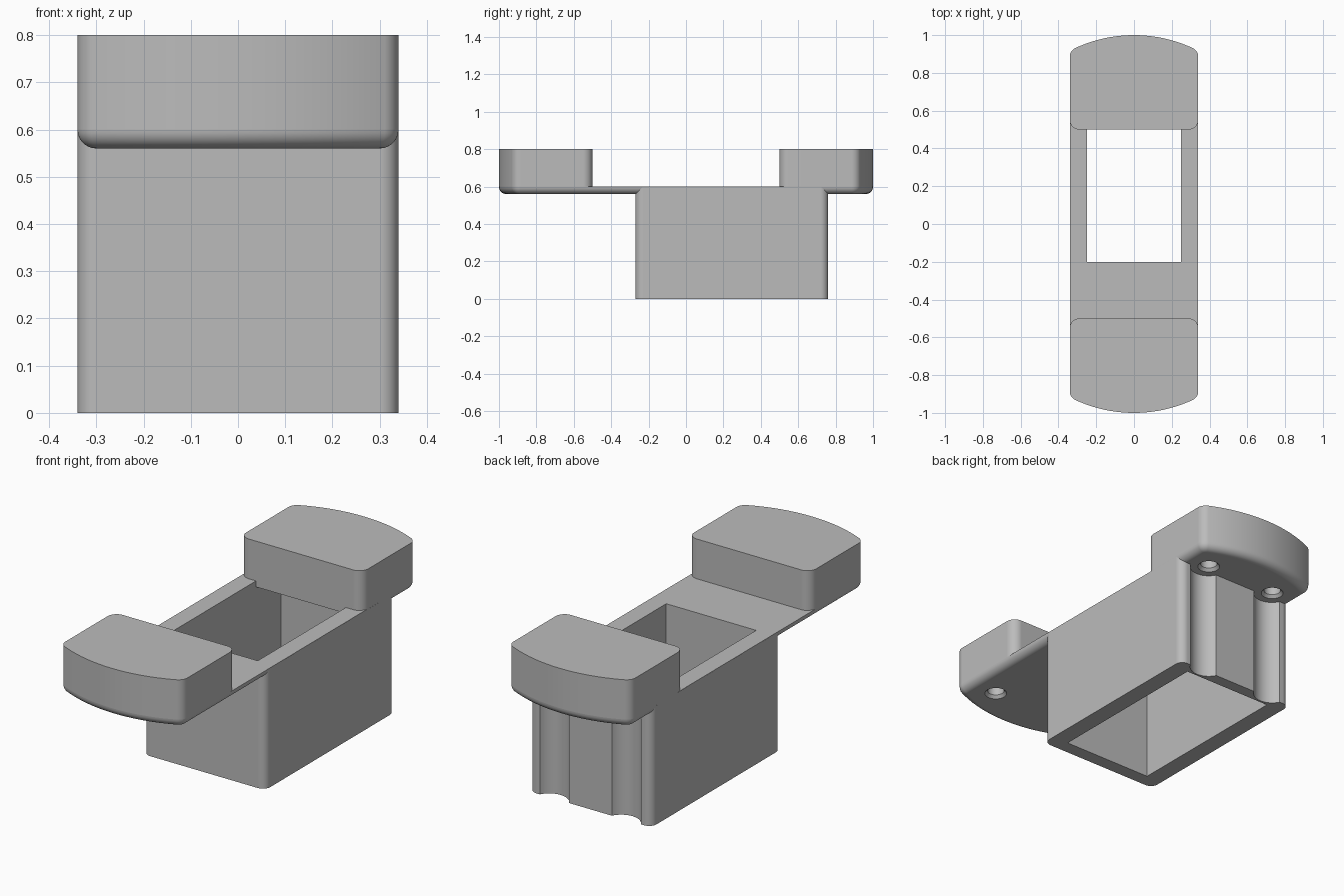
import bpy, bmesh, math

if "Cube" in bpy.data.objects:
    bpy.data.objects.remove(bpy.data.objects["Cube"])

GREY = (0.5, 0.5, 0.5, 1.0)
mat = bpy.data.materials.new("matte grey")
mat.use_nodes = True
mat.diffuse_color = GREY
mat.node_tree.nodes["Principled BSDF"].inputs["Base Color"].default_value = GREY

HALF = 0.34          # half width of the whole part
ROUND = 0.05         # plan corner radius
BOW = 0.74           # radius of the bowed ends
FILLET = 0.04        # lower edge rounding of the deck
DECK_LOW, DECK_TOP, PAD_TOP = 0.56, 0.6, 0.8


def loft(name, rings):
    """Solid skinned through matching closed rings of 3D points."""
    bm = bmesh.new()
    loops = [[bm.verts.new(p) for p in ring] for ring in rings]
    for a, b in zip(loops, loops[1:]):
        for i in range(len(a)):
            j = (i + 1) % len(a)
            bm.faces.new((a[i], a[j], b[j], b[i]))
    bm.faces.new(loops[0])
    bm.faces.new(loops[-1])
    bmesh.ops.recalc_face_normals(bm, faces=bm.faces)
    mesh = bpy.data.meshes.new(name)
    bm.to_mesh(mesh)
    bm.free()
    mesh.materials.append(mat)
    obj = bpy.data.objects.new(name, mesh)
    bpy.context.collection.objects.link(obj)
    return obj


def arc(cx, cy, r, a0, a1, n):
    steps = [a0 + (a1 - a0) * i / n for i in range(n + 1)]
    return [(cx + r * math.cos(a), cy + r * math.sin(a)) for a in steps]


def at(outline, z):
    return [(x, y, z) for x, y in outline]


def bowed_end(inset=0.0):
    """Bowed +y end with rounded corners, from right side to left side."""
    mid = 1 - BOW
    cx = HALF - ROUND
    cy = mid + math.sqrt((BOW - ROUND) ** 2 - cx ** 2)
    lean = math.atan2(cy - mid, cx)
    corner = arc(cx, cy, ROUND - inset, 0, lean, 8)
    bow = arc(0, mid, BOW - inset, lean, math.pi - lean, 20)
    return corner + bow[1:-1] + [(-x, y) for x, y in reversed(corner)]


def square_end(y, r):
    """Straight -y end with rounded corners, from left side to right side."""
    c = HALF - r
    return (arc(-c, y + r, r, math.pi, 1.5 * math.pi, 8)
            + arc(c, y + r, r, 1.5 * math.pi, 2 * math.pi, 8))


def turn(points):
    return [(-x, -y) for x, y in points]


def cut(obj, cutter):
    mod = obj.modifiers.new("cut", "BOOLEAN")
    mod.operation = "DIFFERENCE"
    mod.solver = "EXACT"
    mod.object = cutter
    bpy.context.view_layer.objects.active = obj
    bpy.ops.object.modifier_apply(modifier=mod.name)


# Deck: long plate with a rounded lower edge
rings = []
for i in range(9):
    a = math.pi / 2 * i / 8
    inset = FILLET * (1 - math.sin(a))
    z = DECK_LOW + FILLET * (1 - math.cos(a))
    outline = bowed_end(inset)
    rings.append(at(outline + turn(outline), z))
deck = loft("deck", rings)

# Hollow body below the deck
plan = square_end(-0.27, FILLET) + turn(square_end(-0.76, FILLET))
body = loft("hollow_body", [at(plan, 0), at(plan, DECK_TOP - 0.002)])

# Raised pads at both ends
pad_plan = square_end(0.5, ROUND) + bowed_end()
back_pad = loft("back_pad", [at(pad_plan, z) for z in (DECK_TOP, PAD_TOP)])
front_pad = loft("front_pad", [at(turn(pad_plan), z) for z in (DECK_TOP, PAD_TOP)])

# Shaft through the body, reaching under the back pad
side = [(-0.2, -0.1), (0.7, -0.1), (0.7, 0.57), (0.5, 0.57), (0.5, 0.7), (-0.2, 0.7)]
shaft = loft("shaft_cutter", [[(x, y, z) for y, z in side] for x in (-0.25, 0.25)])
cut(deck, shaft)
cut(body, shaft)
cutters = [shaft]

# Screw holes with a flared mouth, and clearance grooves in the back wall
for x in (-0.2, 0.2):
    for y, pad in ((0.8, back_pad), (-0.8, front_pad)):
        profile = [(0.053, 0.55), (0.053, DECK_LOW), (0.04, 0.575), (0.04, 0.72)]
        hole = loft("screw_cutter", [at(arc(x, y, r, 0, math.tau, 32)[:-1], z)
                                     for r, z in profile])
        cut(deck, hole)
        cut(pad, hole)
        cutters.append(hole)
    groove = loft("groove_cutter", [at(arc(x, 0.8, 0.09, 0, math.tau, 40)[:-1], z)
                                    for z in (-0.1, 0.7)])
    cut(body, groove)
    cutters.append(groove)

for c in cutters:
    bpy.data.objects.remove(c)

# Smooth rounded areas, crisp edges
bpy.ops.object.select_all(action="DESELECT")
for obj in (deck, body, back_pad, front_pad):
    obj.select_set(True)
    bpy.context.view_layer.objects.active = obj
bpy.ops.object.shade_smooth_by_angle(angle=math.radians(30))
for obj in (deck, body, back_pad, front_pad):
    mod = obj.modifiers.new("even shading", "WEIGHTED_NORMAL")
    mod.keep_sharp = True
